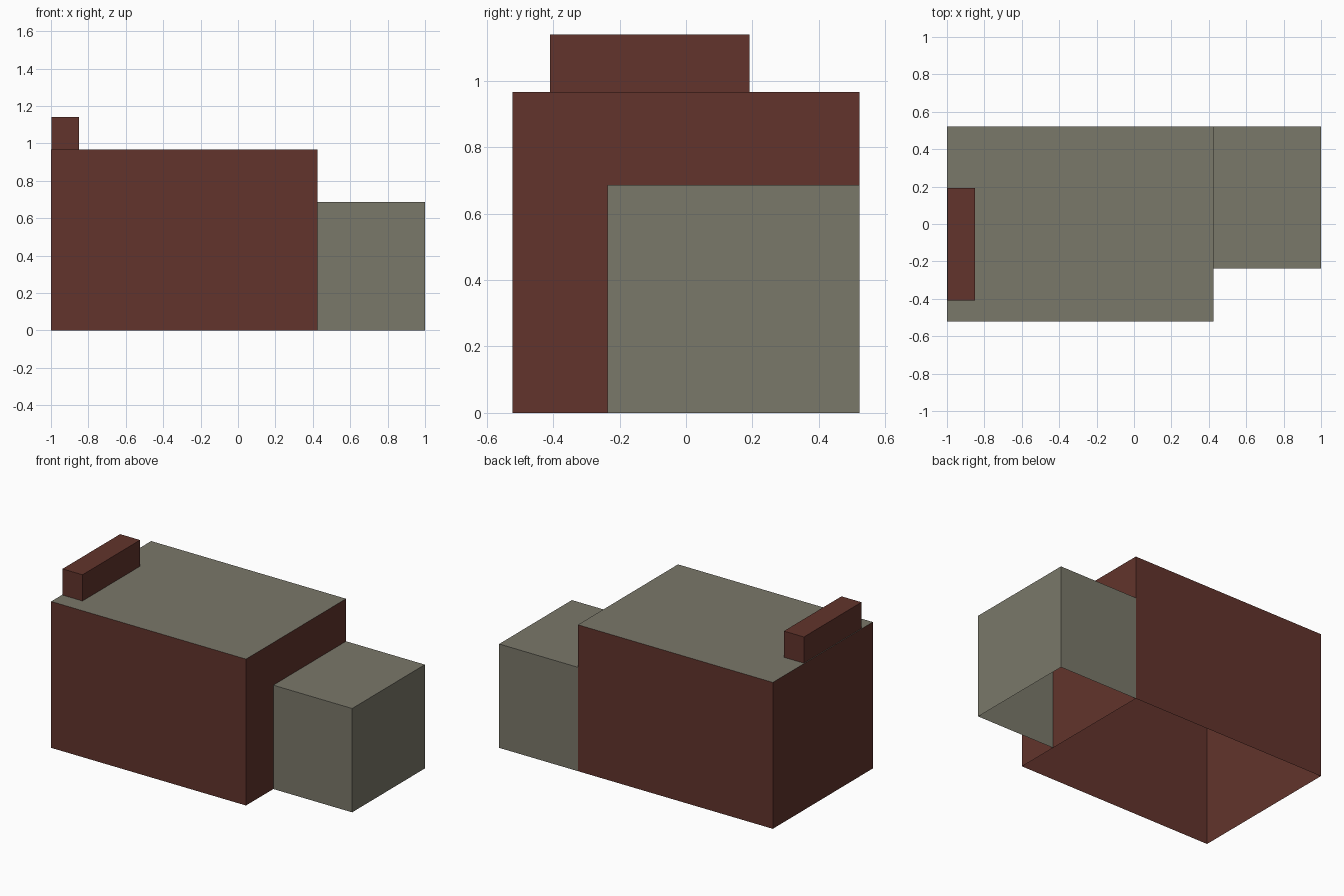
import bpy

cube = bpy.data.objects.get("Cube")
if cube:
    bpy.data.objects.remove(cube, do_unlink=True)


def make_material(name, colour):
    mat = bpy.data.materials.new(name)
    mat.use_nodes = True
    mat.diffuse_color = colour
    mat.node_tree.nodes["Principled BSDF"].inputs["Base Color"].default_value = colour
    return mat


brick = make_material("brick red", (0.122, 0.034, 0.025, 1))
stone = make_material("grey roofing", (0.195, 0.188, 0.144, 1))


def open_box(name, low, high, wall, top, skip_inner_end=False):
    """Thin-walled box without a floor, optionally without its -x end."""
    (x0, y0, z0), (x1, y1, z1) = low, high
    verts = [(x, y, z) for z in (z0, z1)
             for x, y in ((x0, y0), (x1, y0), (x1, y1), (x0, y1))]
    sides = 3 if skip_inner_end else 4
    faces = [(i, (i + 1) % 4, (i + 1) % 4 + 4, i + 4) for i in range(sides)]
    faces.append((4, 5, 6, 7))
    mesh = bpy.data.meshes.new(name)
    mesh.from_pydata(verts, [], faces)
    mesh.materials.append(wall)
    mesh.materials.append(top)
    # The flat top takes the second material
    for face in mesh.polygons:
        face.material_index = 1 if face.normal.z > 0.5 else 0
    obj = bpy.data.objects.new(name, mesh)
    bpy.context.collection.objects.link(obj)
    return obj


# Main block with brick walls and a flat grey roof
open_box("main_building", (-1, -0.522, 0), (0.424, 0.522, 0.967), brick, stone)

# Lower annex, open where it meets the main wall
open_box("side_annex", (0.424, -0.237, 0), (1, 0.522, 0.686), stone, stone, True)

# Long chimney along the roof edge
open_box("chimney", (-0.996, -0.409, 0.967), (-0.85, 0.192, 1.14), brick, brick)
